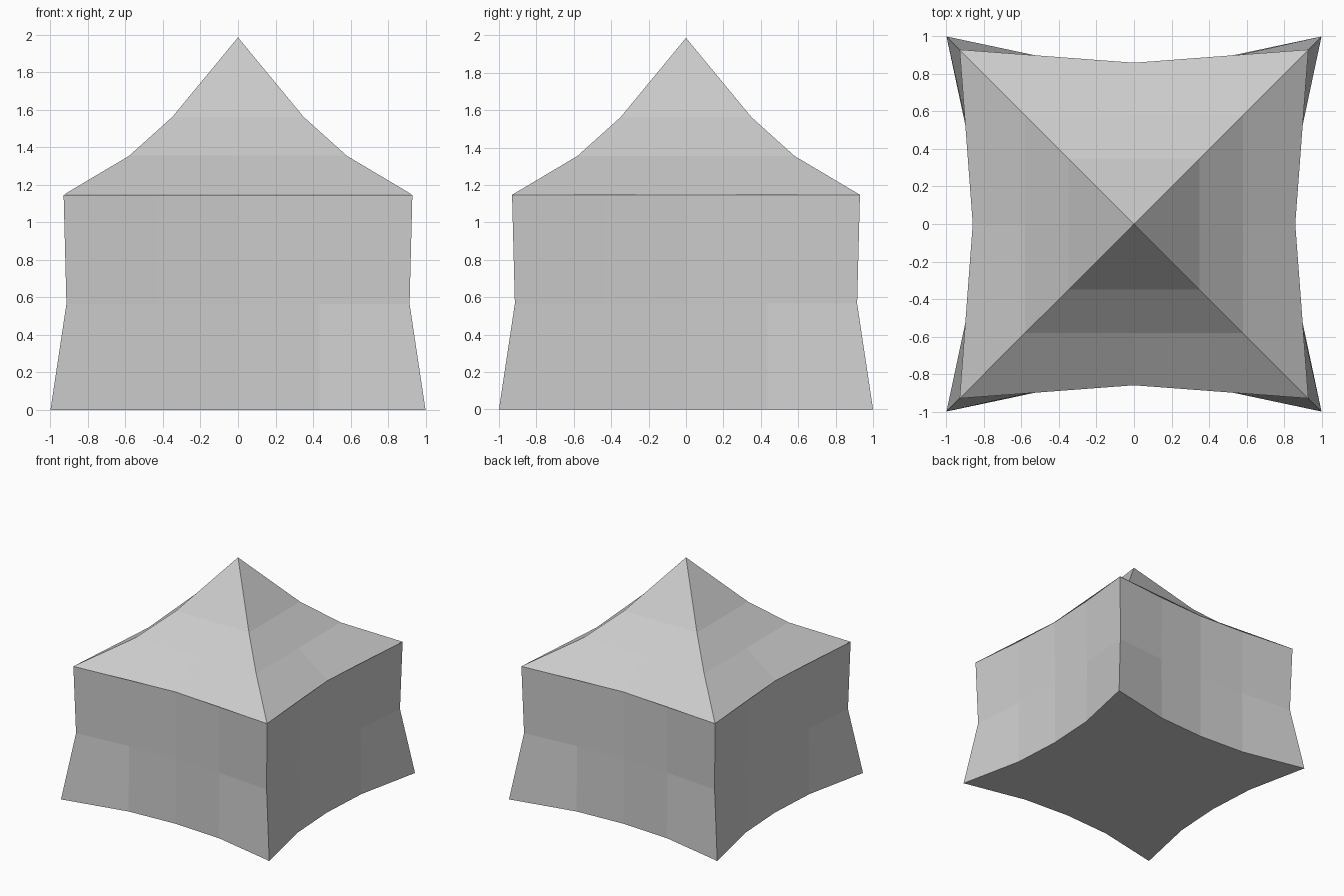
import bpy, bmesh
from mathutils import Matrix

if "Cube" in bpy.data.objects:
    bpy.data.objects.remove(bpy.data.objects["Cube"])


def ring(bm, side, z):
    """Make a closed ring by turning one side's (along, outward) points four times."""
    verts = []
    for k in range(4):
        rot = Matrix.Rotation(k * 1.5707963, 3, 'Z')
        for a, out in side:
            co = rot @ Matrix.Identity(3).col[0] * a + rot @ Matrix.Identity(3).col[1] * -out
            co.z = z
            verts.append(bm.verts.new(co))
    return verts


def bridge(bm, low, high):
    n = len(low)
    for i in range(n):
        j = (i + 1) % n
        bm.faces.new((low[i], low[j], high[j], high[i]))


def finish(bm, name):
    bmesh.ops.recalc_face_normals(bm, faces=bm.faces)
    me = bpy.data.meshes.new(name)
    bm.to_mesh(me)
    bm.free()
    ob = bpy.data.objects.new(name, me)
    bpy.context.collection.objects.link(ob)
    return ob


def wall_side(corner, quarter, mid):
    return [(-corner, corner), (-0.435, quarter), (0, mid), (0.435, quarter)]


# Fabric walls: bowed inwards, closed floor, open under the roof
bm = bmesh.new()
base = ring(bm, wall_side(1.0, 0.88, 0.855), 0)
waist = ring(bm, wall_side(0.915, 0.873, 0.853), 0.565)
top = ring(bm, wall_side(0.93, 0.88, 0.858), 1.146)
bm.faces.new(base)
bridge(bm, base, waist)
bridge(bm, waist, top)
finish(bm, "tent_walls")

# Concave peaked roof with slightly bowed eaves
bm = bmesh.new()
rings = [ring(bm, [(-c, c), (0, m)], z)
         for c, m, z in ((0.93, 0.86, 1.147), (0.58, 0.58, 1.355), (0.35, 0.35, 1.562))]
bm.faces.new(rings[0])
for low, high in zip(rings, rings[1:]):
    bridge(bm, low, high)
apex = bm.verts.new((0, 0, 1.986))
for i, v in enumerate(rings[-1]):
    bm.faces.new((v, rings[-1][(i + 1) % 8], apex))
finish(bm, "tent_roof")
